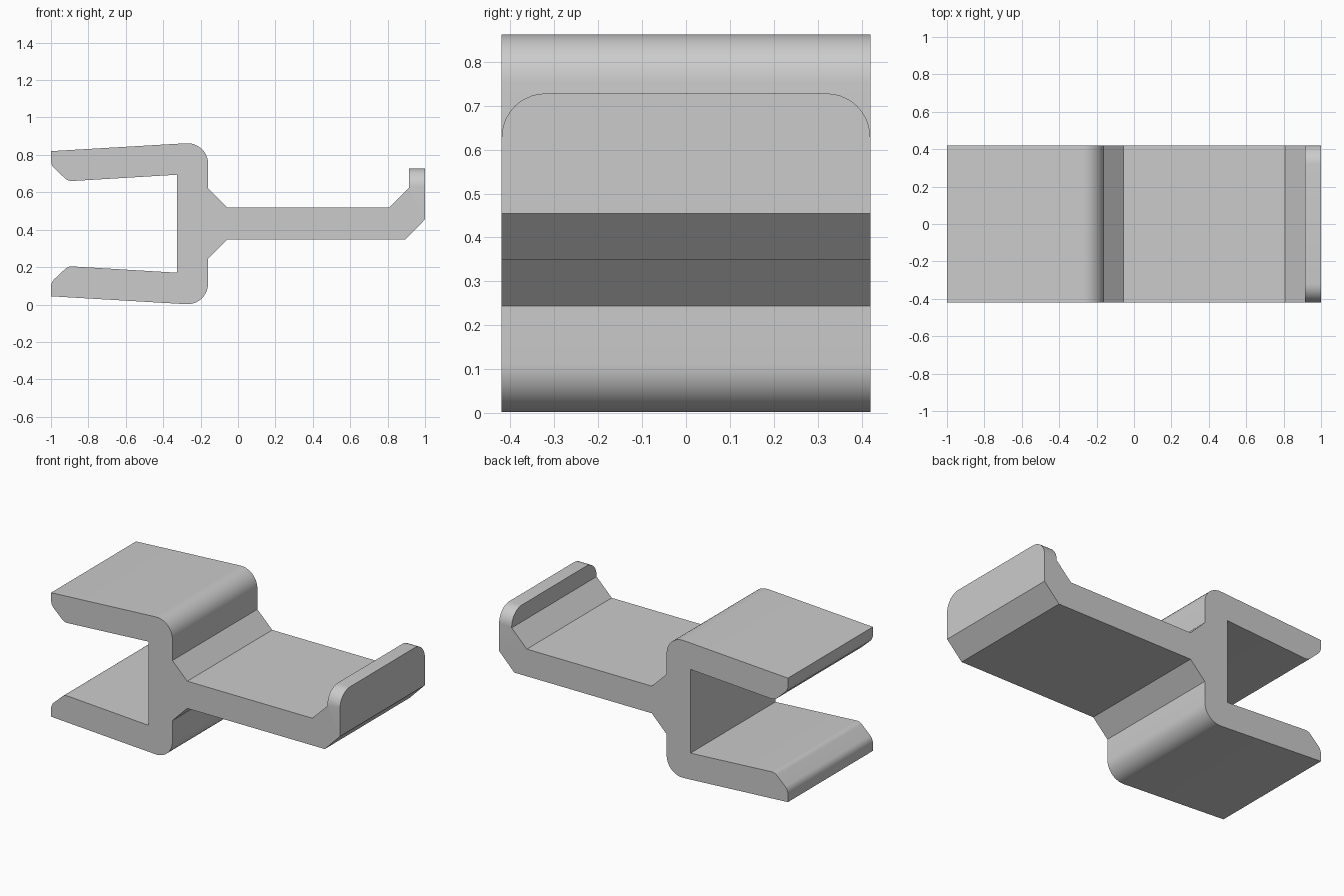
import bpy, bmesh, math
from mathutils import Vector

cube = bpy.data.objects.get("Cube")
if cube:
    bpy.data.objects.remove(cube, do_unlink=True)

HALF_WIDTH = 0.42
MID_Z = 0.432
LIP_TOP = 0.728


def fillet(points, steps=10):
    """Round each (x, z, radius) corner of a closed outline."""
    outline = []
    for i, (x, z, radius) in enumerate(points):
        corner = Vector((x, z))
        if radius == 0:
            outline.append(corner)
            continue
        before = (Vector(points[i - 1][:2]) - corner).normalized()
        after = (Vector(points[(i + 1) % len(points)][:2]) - corner).normalized()
        half = before.angle(after) / 2
        centre = corner + (before + after).normalized() * radius / math.sin(half)
        start = corner + before * radius / math.tan(half) - centre
        end = corner + after * radius / math.tan(half) - centre
        sweep = math.pi - 2 * half
        for k in range(steps + 1):
            t = k / steps
            arc = start * math.sin((1 - t) * sweep) + end * math.sin(t * sweep)
            outline.append(centre + arc / math.sin(sweep))
    return outline


# Upper jaw, from the inner corner out to the flared neck
jaw = [(-0.325, 0.694, 0), (-0.908, 0.659, 0.05), (-1, 0.745, 0.06),
       (-1, 0.82, 0), (-0.16, 0.869, 0.11), (-0.16, 0.62, 0)]
lower_jaw = [(x, 2 * MID_Z - z, r) for x, z, r in reversed(jaw)]

# Flat arm with the upturned lip
arm = [(-0.057, 0.518, 0), (0.808, 0.518, 0), (0.913, 0.623, 0),
       (0.913, LIP_TOP, 0), (1, LIP_TOP, 0), (1, 0.455, 0),
       (0.895, 0.348, 0), (-0.057, 0.348, 0)]

# Extrude the profile across the width
bm = bmesh.new()
face = bm.faces.new([bm.verts.new((p.x, -HALF_WIDTH, p.y))
                     for p in fillet(jaw + arm + lower_jaw)])
extruded = bmesh.ops.extrude_face_region(bm, geom=[face])["geom"]
bmesh.ops.translate(bm, vec=(0, 2 * HALF_WIDTH, 0),
                    verts=[v for v in extruded if isinstance(v, bmesh.types.BMVert)])

# Round the two upper corners of the lip
corners = [e for e in bm.edges
           if all(v.co.x > 0.9 and abs(v.co.z - LIP_TOP) < 0.001 for v in e.verts)
           and abs(e.verts[0].co.y - e.verts[1].co.y) < 0.001]
bmesh.ops.bevel(bm, geom=corners, offset=0.1, segments=10, profile=0.5,
                affect='EDGES', clamp_overlap=True)
bmesh.ops.recalc_face_normals(bm, faces=bm.faces)

mesh = bpy.data.meshes.new("clip_bracket")
bm.to_mesh(mesh)
bm.free()
bracket = bpy.data.objects.new("clip_bracket", mesh)
bpy.context.collection.objects.link(bracket)

# Plain grey material
grey = bpy.data.materials.new("light_grey")
grey.use_nodes = True
colour = (0.6, 0.6, 0.6, 1)
grey.diffuse_color = colour
grey.node_tree.nodes["Principled BSDF"].inputs["Base Color"].default_value = colour
mesh.materials.append(grey)

# Smooth the rounded corners, keep the rest crisp
bpy.ops.object.select_all(action='DESELECT')
bracket.select_set(True)
bpy.context.view_layer.objects.active = bracket
bpy.ops.object.shade_smooth_by_angle(angle=math.radians(25))
